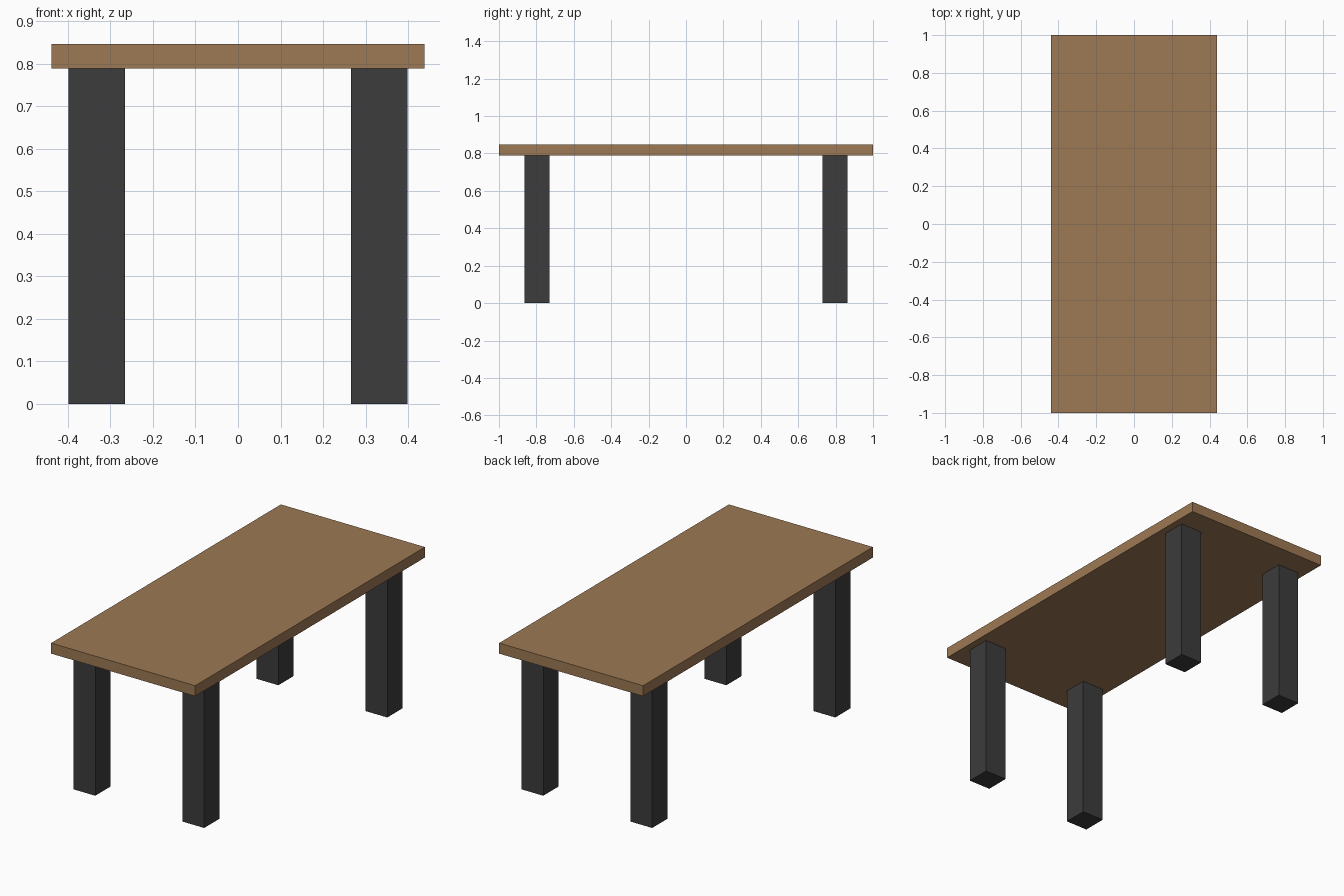
import bpy

if "Cube" in bpy.data.objects:
    bpy.data.objects.remove(bpy.data.objects["Cube"])


def material(name, rgb):
    mat = bpy.data.materials.new(name)
    mat.diffuse_color = (*rgb, 1.0)
    mat.use_nodes = True
    mat.node_tree.nodes["Principled BSDF"].inputs["Base Color"].default_value = mat.diffuse_color
    return mat


def box(name, lo, hi, mat):
    """Axis-aligned box between two corners."""
    bpy.ops.mesh.primitive_cube_add(
        size=1, location=[(a + b) / 2 for a, b in zip(lo, hi)])
    obj = bpy.context.object
    obj.name = name
    obj.scale = [b - a for a, b in zip(lo, hi)]
    bpy.ops.object.transform_apply(location=False, rotation=False, scale=True)
    obj.data.materials.append(mat)
    return obj


wood = material("brown wood", (0.34, 0.192, 0.088))
dark = material("dark grey", (0.045, 0.045, 0.045))

LEG_TOP, TOP = 0.789, 0.847
LEG = 0.133            # leg thickness
LEG_X, LEG_Y = 0.332, 0.797

# Table top
box("table_top", (-0.439, -1.0, LEG_TOP), (0.439, 1.0, TOP), wood)

# Four square legs
for sy, end in ((-1, "front"), (1, "back")):
    for sx, side in ((-1, "left"), (1, "right")):
        x, y, h = sx * LEG_X, sy * LEG_Y, LEG / 2
        box(f"{end}_{side}_leg", (x - h, y - h, 0), (x + h, y + h, LEG_TOP), dark)
